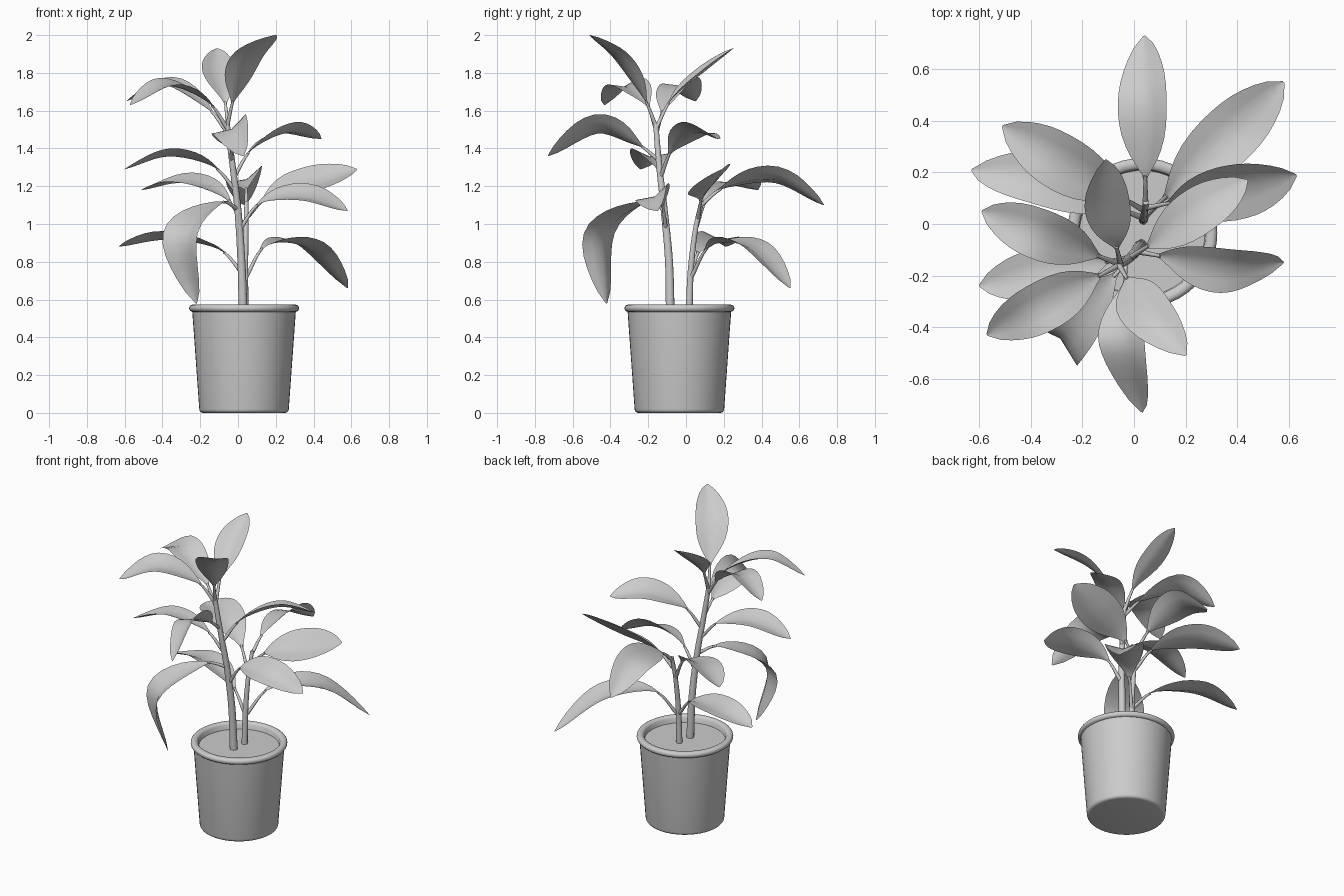
import bpy, bmesh, math
from mathutils import Vector

if "Cube" in bpy.data.objects:
    bpy.data.objects.remove(bpy.data.objects["Cube"])

UP = Vector((0, 0, 1))


def finish(name, bm, angle=50):
    bmesh.ops.remove_doubles(bm, verts=bm.verts, dist=1e-4)
    me = bpy.data.meshes.new(name)
    bm.to_mesh(me)
    bm.free()
    ob = bpy.data.objects.new(name, me)
    bpy.context.collection.objects.link(ob)
    bpy.ops.object.select_all(action='DESELECT')
    ob.select_set(True)
    bpy.context.view_layer.objects.active = ob
    bpy.ops.object.shade_smooth_by_angle(angle=math.radians(angle))
    return ob


def lathe(name, profile, centre, sides=48):
    bm = bmesh.new()
    vs = [bm.verts.new((r, 0, z)) for r, z in profile]
    es = [bm.edges.new(p) for p in zip(vs, vs[1:])]
    bmesh.ops.spin(bm, geom=vs + es, cent=(0, 0, 0), axis=UP,
                   angle=2 * math.pi, steps=sides, use_duplicate=False)
    bmesh.ops.remove_doubles(bm, verts=bm.verts, dist=1e-4)
    bmesh.ops.recalc_face_normals(bm, faces=bm.faces)
    finish(name, bm).location = (*centre, 0)


def arc(r, z, radius, start, end, steps):
    """Profile points on a circle, angles in degrees."""
    angles = [math.radians(start + (end - start) * k / steps) for k in range(steps + 1)]
    return [(r + radius * math.cos(a), z + radius * math.sin(a)) for a in angles]


def spline(points, steps):
    """Smooth path through the points, 'steps' samples per span."""
    p = [Vector(q) for q in points]
    p = [2 * p[0] - p[1]] + p + [2 * p[-1] - p[-2]]
    out = []
    for i in range(1, len(p) - 2):
        a, b, c, d = p[i - 1:i + 3]
        for k in range(steps):
            t = k / steps
            out.append(0.5 * (2 * b + (c - a) * t + (2 * a - 5 * b + 4 * c - d) * t * t
                              + (3 * b - a - 3 * c + d) * t ** 3))
    return out + [p[-2]]


def tangent(path, i):
    return (path[min(i + 1, len(path) - 1)] - path[max(i - 1, 0)]).normalized()


def skin(bm, rings, closed):
    for a, b in zip(rings, rings[1:]):
        for k in range(len(a) if closed else len(a) - 1):
            n = (k + 1) % len(a)
            bm.faces.new((a[k], a[n], b[n], b[k]))


def tube(name, path, r0, r1, sides=10):
    bm = bmesh.new()
    rings = []
    for i, c in enumerate(path):
        u = tangent(path, i).cross(Vector((0.3, 0.95, 0.05))).normalized()
        v = tangent(path, i).cross(u)
        r = r0 + (r1 - r0) * i / (len(path) - 1)
        angles = [2 * math.pi * k / sides for k in range(sides)]
        rings.append([bm.verts.new(c + r * (math.cos(a) * u + math.sin(a) * v)) for a in angles])
    skin(bm, rings, True)
    bm.faces.new(rings[0][::-1])
    bm.faces.new(rings[-1])
    bmesh.ops.recalc_face_normals(bm, faces=bm.faces)
    finish(name, bm)


# Blade half-width along the rib, from stalk to blunt tip
SHAPE = [.05, .12, .3, .52, .72, .87, .96, 1, 1, .97, .9, .78, .62, .4, .04]


def leaf(name, stem, z_attach, z_base, z_mid, tip, roll=0, shift=(0, 0), wide=1):
    """Stalk from the stem, then a folded blade; roll lifts the left edge, shift bends it."""
    n = 6
    attach = min(stem, key=lambda p: abs(p.z - z_attach)).copy()
    attach.z = z_attach
    tip = Vector(tip)
    mid = attach.lerp(tip, 0.61) + Vector((*shift, 0))
    mid.z = z_mid
    base = attach.lerp(mid, 0.35)
    base.z = z_base
    path = spline([attach, base, mid, tip], n)
    tube(name + "_stalk", path[:n], 0.012, 0.007, 8)

    rib = path[n - 2:]
    width = wide * (0.115 + 0.17 * ((mid - base).length + (tip - mid).length))
    left = UP.cross(Vector((mid.x - base.x, mid.y - base.y, 0))).normalized()
    a = math.radians(roll)
    bm = bmesh.new()
    rows = []
    for i, c in enumerate(rib):
        t = tangent(rib, i)
        side = math.cos(a) * left + math.sin(a) * t.cross(left).normalized()
        nor = t.cross(side).normalized()
        w = width / 2 * SHAPE[i]
        rows.append([bm.verts.new(c + side * w * s + nor * w * (0.3 * abs(s) - 0.08))
                     for s in (1, 0.5, 0, -0.5, -1)])
    skin(bm, rows, False)
    finish(name, bm, 60)


# Pot with rounded base and rim, and soil
POT = (0.032, -0.035)
lathe("pot", [(0, 0)] + arc(0.217, 0.02, 0.02, -90, 0, 4) + [(0.274, 0.535)]
      + arc(0.272, 0.554, 0.019, -90, 90, 8) + [(0.256, 0.572), (0.246, 0.56), (0.24, 0.5)], POT)
lathe("soil", [(0, 0.53), (0.243, 0.53)], POT)

# Two stems
tall = spline([(.028, -.083, .5), (.018, -.09, .8), (0, -.115, 1.07),
               (-.03, -.143, 1.32), (-.057, -.16, 1.53)], 6)
short = spline([(.037, .016, .5), (.038, .025, .75), (.042, .05, .97), (.045, .085, 1.12)], 6)
tube("tall_stem", tall, 0.024, 0.014, 12)
tube("short_stem", short, 0.019, 0.011, 12)

# Leaves: heights of joint, blade base and blade middle, then the tip
leaf("short_leaf_back", short, 1.1, 1.2, 1.24, (.04, .73, 1.1), -25)
leaf("short_leaf_low_right", short, .71, .89, .88, (.58, .55, .66))
leaf("short_leaf_right", short, 1.03, 1.15, 1.22, (.63, .19, 1.29), 30, (0, 0), 1.25)
leaf("short_leaf_left", short, .97, 1.15, 1.225, (-.51, .38, 1.18), -12, (0, 0), 1.1)
leaf("short_leaf_low_left", short, .72, .87, .925, (-.63, .21, .88), 8, (0, .04))
leaf("tall_leaf_low_right", tall, .97, 1.12, 1.15, (.58, -.15, 1.07), 27, (0, -.04))
leaf("tall_leaf_drooping", tall, 1.08, 1.11, .94, (-.22, -.42, .58), 0, (-.155, -.14), 1.05)
leaf("tall_leaf_right", tall, 1.25, 1.4, 1.49, (.44, .17, 1.45), -18)
leaf("tall_leaf_left", tall, 1.18, 1.31, 1.365, (-.6, -.24, 1.29), 8)
leaf("tall_leaf_front", tall, 1.34, 1.425, 1.51, (.03, -.73, 1.36), 30, (-.04, .03))
leaf("top_leaf_front_left", tall, 1.5, 1.65, 1.735, (-.57, -.43, 1.63), -10)
leaf("top_leaf_left", tall, 1.48, 1.62, 1.74, (-.59, .05, 1.65), -10)
leaf("top_leaf_back", tall, 1.51, 1.67, 1.81, (-.11, .25, 1.93), 0, (-.02, 0), .95)
leaf("top_leaf_front_right", tall, 1.52, 1.68, 1.87, (.2, -.51, 2.0), 0, (-.045, .02))
